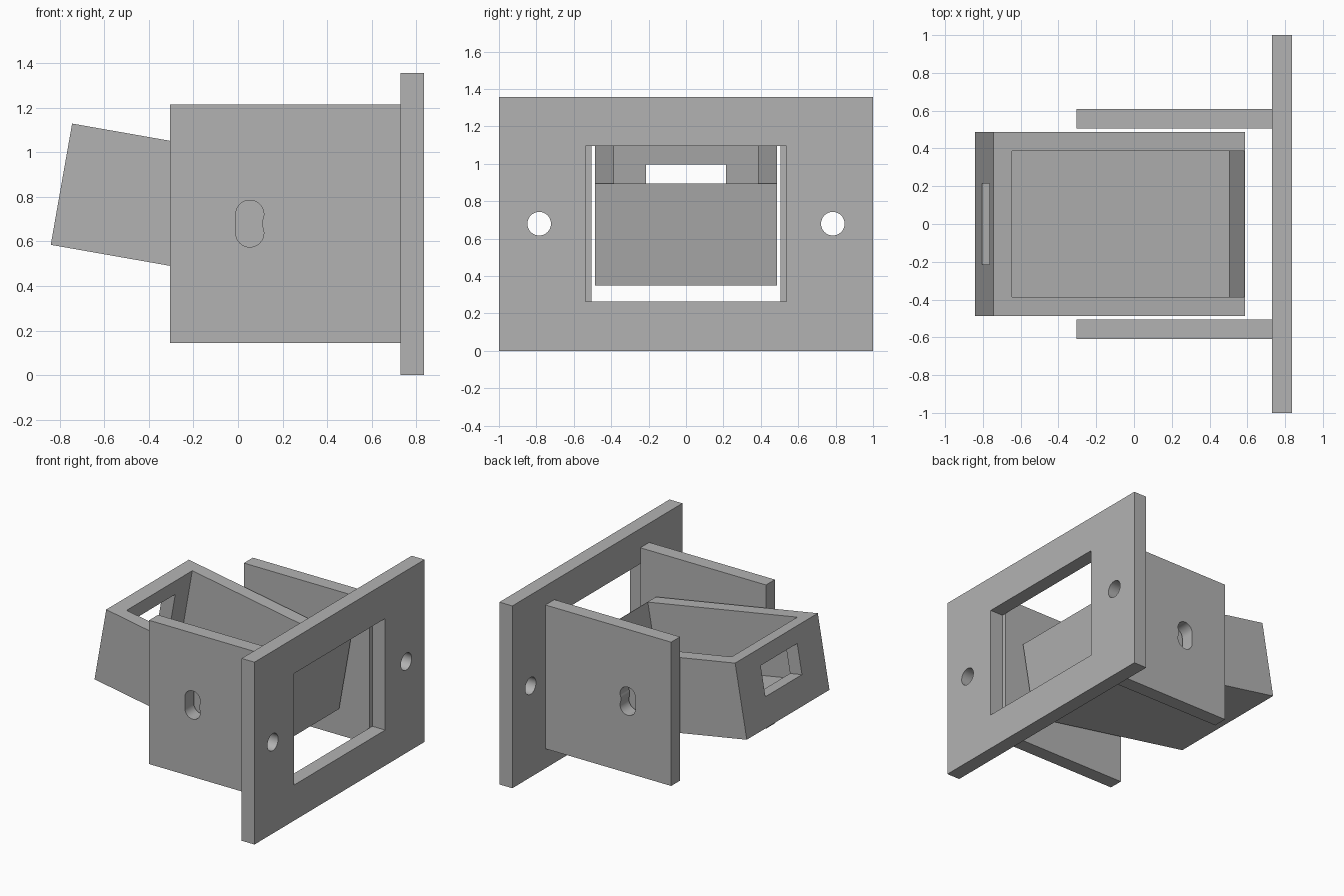
import bpy, bmesh
from math import radians, sin, cos, pi
from mathutils import Matrix, Vector

if "Cube" in bpy.data.objects:
    bpy.data.objects.remove(bpy.data.objects["Cube"], do_unlink=True)

grey = bpy.data.materials.new("plain grey")
grey.use_nodes = True
grey.diffuse_color = (0.45, 0.45, 0.45, 1)
grey.node_tree.nodes["Principled BSDF"].inputs["Base Color"].default_value = grey.diffuse_color


def prism(name, outline, depth):
    """Closed prism from a 3D outline swept along the depth vector."""
    bm = bmesh.new()
    face = bm.faces.new([bm.verts.new(p) for p in outline])
    swept = bmesh.ops.extrude_face_region(bm, geom=[face], use_keep_orig=True)
    moved = [v for v in swept["geom"] if isinstance(v, bmesh.types.BMVert)]
    bmesh.ops.translate(bm, verts=moved, vec=depth)
    bmesh.ops.recalc_face_normals(bm, faces=bm.faces)
    mesh = bpy.data.meshes.new(name)
    bm.to_mesh(mesh)
    bm.free()
    mesh.materials.append(grey)
    obj = bpy.data.objects.new(name, mesh)
    bpy.context.collection.objects.link(obj)
    return obj


def block(name, x, y, z):
    outline = [(x[0], y[0], z[0]), (x[1], y[0], z[0]), (x[1], y[1], z[0]), (x[0], y[1], z[0])]
    return prism(name, outline, Vector((0, 0, z[1] - z[0])))


def arc(cx, cz, r, start, end, steps):
    angles = [radians(start + (end - start) * i / steps) for i in range(steps + 1)]
    return [(cx + r * cos(a), cz + r * sin(a)) for a in angles]


def cut(obj, cutters):
    bpy.context.view_layer.objects.active = obj
    for cutter in cutters:
        mod = obj.modifiers.new("cut", "BOOLEAN")
        mod.operation, mod.solver, mod.object = "DIFFERENCE", "EXACT", cutter
        bpy.ops.object.modifier_apply(modifier=mod.name)
        bpy.data.objects.remove(cutter, do_unlink=True)
    bpy.ops.object.select_all(action="DESELECT")
    obj.select_set(True)
    bpy.ops.object.shade_smooth_by_angle(angle=radians(30))


# Face plate with a central window and two screw holes
plate = block("face_plate", (0.73, 0.836), (-1, 1), (0, 1.357))
cutters = [block("window_cutter", (0.6, 1), (-0.537, 0.537), (0.265, 1.095))]
for side in (-1, 1):
    ring = arc(side * 0.785, 0.68, 0.063, 0, 352.5, 47)
    cutters.append(prism("screw_cutter", [(0.6, y, z) for y, z in ring], Vector((0.4, 0, 0))))
cut(plate, cutters)

# Side brackets with an upright pivot slot
for name, side in (("front_bracket", -1), ("back_bracket", 1)):
    bracket = block(name, (-0.305, 0.73), sorted((side * 0.505, side * 0.61)), (0.145, 1.215))
    slot = arc(0.053, 0.722, 0.063, -25, 180, 24) + arc(0.053, 0.638, 0.063, 180, 385, 24)
    cut(bracket, [prism("slot_cutter", [(x, side * 0.4, z) for x, z in slot],
                        Vector((0, side * 0.4, 0)))])

# Tilted open tray, with a thin wall facing the plate and a window in the far wall
length, height, half, wall = 1.354, 0.553, 0.486, 0.1
tray = block("tray", (0, length), (-half, half), (0, height))
cut(tray, [
    block("cavity_cutter", (wall, length - 0.004), (-half + wall, half - wall), (wall, 1)),
    block("tray_window_cutter", (-0.2, wall + 0.1), (-0.215, 0.215), (0.21, 0.435)),
])
tray.data.transform(Matrix.Translation((-0.841, 0, 0.585)) @ Matrix.Rotation(radians(10), 4, "Y"))
